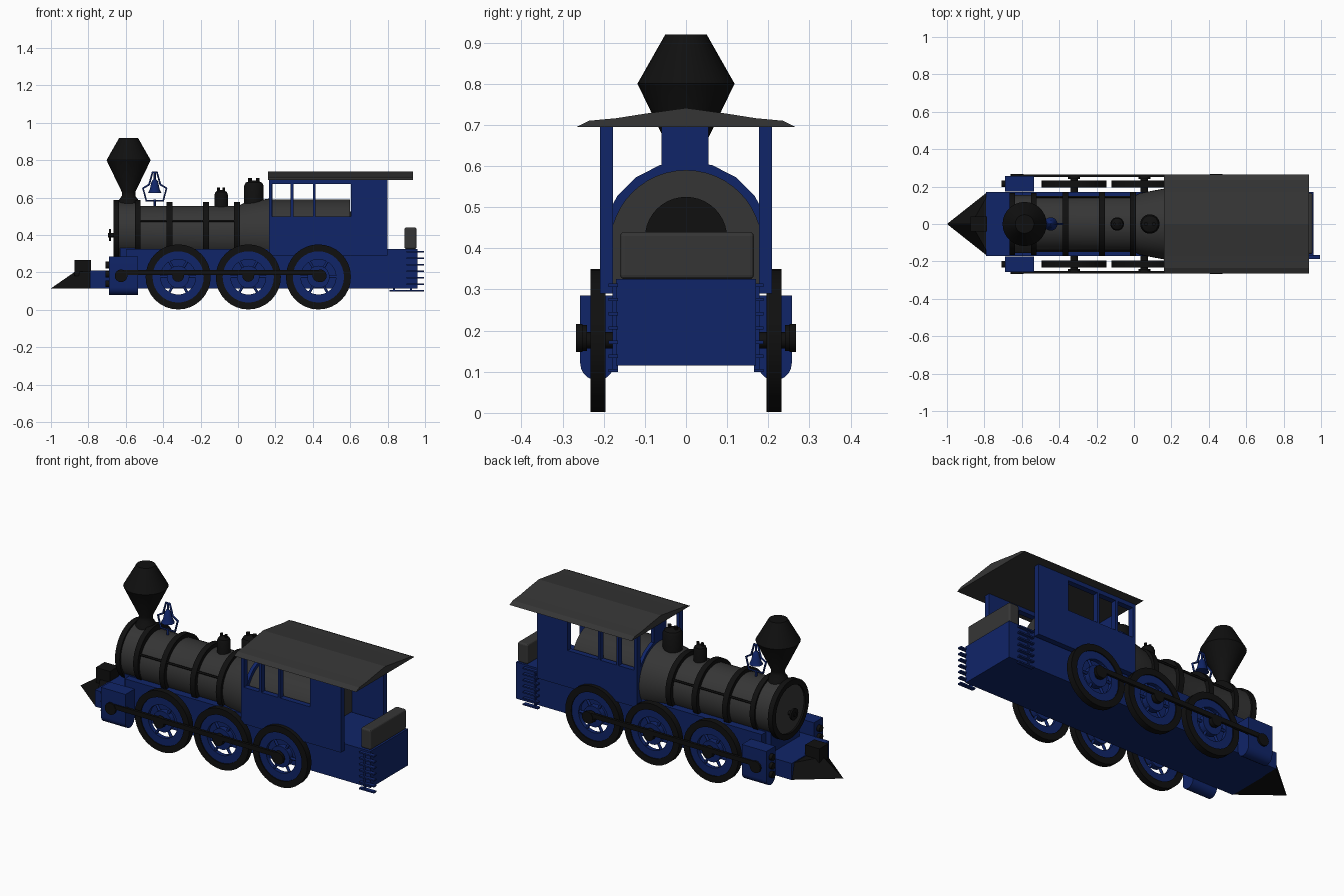
import bpy, bmesh, math
from mathutils import Matrix, Vector

cube = bpy.data.objects.get("Cube")
if cube:
    bpy.data.objects.remove(cube)


def material(name, rgb):
    m = bpy.data.materials.new(name)
    m.use_nodes = True
    m.diffuse_color = (*rgb, 1)
    m.node_tree.nodes["Principled BSDF"].inputs["Base Color"].default_value = (*rgb, 1)
    return m


BLACK = material("soot black", (0.005, 0.005, 0.005))
GREY = material("iron grey", (0.036, 0.036, 0.036))
BLUE = material("deep blue", (0.005, 0.018, 0.14))
TURN = {"z": Matrix.Identity(4),
        "x": Matrix.Rotation(math.pi / 2, 4, "Y"),
        "y": Matrix.Rotation(-math.pi / 2, 4, "X")}


def finish(name, bm, mat, smooth=False):
    bmesh.ops.remove_doubles(bm, verts=bm.verts, dist=1e-5)
    bmesh.ops.recalc_face_normals(bm, faces=bm.faces)
    mesh = bpy.data.meshes.new(name)
    bm.to_mesh(mesh)
    bm.free()
    mesh.materials.append(mat)
    ob = bpy.data.objects.new(name, mesh)
    bpy.context.collection.objects.link(ob)
    if smooth:
        bpy.ops.object.select_all(action="DESELECT")
        ob.select_set(True)
        bpy.context.view_layer.objects.active = ob
        bpy.ops.object.shade_smooth_by_angle(angle=math.radians(35))
    return ob


def box(name, mat, x, y, z, bevel=0):
    """Box from (low, high) ranges."""
    bm = bmesh.new()
    bmesh.ops.create_cube(bm, size=1)
    for v in bm.verts:
        v.co = [(r[0] + r[1]) / 2 + c * (r[1] - r[0]) for c, r in zip(v.co, (x, y, z))]
    ob = finish(name, bm, mat)
    if bevel:
        mod = ob.modifiers.new("bevel", "BEVEL")
        mod.width, mod.segments = bevel, 3
    return ob


def lathe(name, mat, profile, loc, axis="z", segs=28):
    """Revolve (radius, height) points about an axis through loc."""
    bm = bmesh.new()
    place = Matrix.Translation(loc) @ TURN[axis]
    rings = [[bm.verts.new(place @ Vector((r * math.cos(a), r * math.sin(a), h)))
              for a in (2 * math.pi * i / segs for i in range(segs))] for r, h in profile]
    for lo, hi in zip(rings, rings[1:]):
        for i in range(segs):
            j = (i + 1) % segs
            bm.faces.new((lo[i], lo[j], hi[j], hi[i]))
    return finish(name, bm, mat, True)


def disc(name, mat, r, h0, h1, loc, axis="z", segs=28):
    return lathe(name, mat, [(0, h0), (r, h0), (r, h1), (0, h1)], loc, axis, segs)


def ring(name, mat, r0, r1, h0, h1, loc, axis, segs=28):
    return lathe(name, mat, [(r0, h0), (r1, h0), (r1, h1), (r0, h1), (r0, h0)], loc, axis, segs)


def prism(name, mat, points, x, smooth=False):
    """Extrude a (y, z) outline between two x positions."""
    bm = bmesh.new()
    face = bm.faces.new([bm.verts.new((x[0], y, z)) for y, z in points])
    out = bmesh.ops.extrude_face_region(bm, geom=[face])
    for v in out["geom"]:
        if isinstance(v, bmesh.types.BMVert):
            v.co.x = x[1]
    return finish(name, bm, mat, smooth)


def tube(name, mat, points, r, closed=False):
    cu = bpy.data.curves.new(name, "CURVE")
    cu.dimensions, cu.bevel_depth, cu.bevel_resolution = "3D", r, 1
    cu.use_fill_caps = True
    sp = cu.splines.new("POLY")
    sp.points.add(len(points) - 1)
    for p, co in zip(sp.points, points):
        p.co = (*co, 1)
    sp.use_cyclic_u = closed
    cu.materials.append(mat)
    ob = bpy.data.objects.new(name, cu)
    bpy.context.collection.objects.link(ob)


def arch(r, base, centre, n):
    pts = [(r * math.cos(math.pi * i / n), centre + r * math.sin(math.pi * i / n)) for i in range(n + 1)]
    return [(r, base)] + pts + [(-r, base)]


# Frame, front deck and smokebox saddle
box("main_frame", BLUE, (-0.6, 0.96), (-0.17, 0.17), (0.115, 0.325))
box("front_deck", BLUE, (-0.79, -0.6), (-0.17, 0.17), (0.115, 0.21))
box("smokebox_saddle", BLUE, (-0.63, -0.54), (-0.13, 0.13), (0.2, 0.33))
box("tender_block", GREY, (0.89, 0.955), (-0.16, 0.165), (0.325, 0.44), 0.01)

# Pilot wedge at the nose
bm = bmesh.new()
low, top = [[bm.verts.new(p) for p in ((tip, 0, z), (-0.785, w, z), (-0.785, -w, z))]
            for tip, w, z in ((-1, 0.17, 0.115), (-0.87, 0.15, 0.205))]
bm.faces.new(low)
bm.faces.new(top)
for i in range(3):
    j = (i + 1) % 3
    bm.faces.new((low[i], low[j], top[j], top[i]))
finish("pilot", bm, BLACK)
box("coupler_block", BLACK, (-0.875, -0.785), (-0.04, 0.04), (0.18, 0.267))

# Boiler, smokebox and firebox
AXIS = (0, 0, 0.405)
lathe("boiler", GREY, [(0, -0.55), (0.15, -0.55), (0.15, 0), (0.165, 0.03),
                       (0.19, 0.165), (0, 0.165)], AXIS, "x", 40)
SMOKE = (0, 0, 0.422)
disc("smokebox", GREY, 0.156, -0.655, -0.53, SMOKE, "x", 40)
for x in (-0.65, -0.535):
    ring("smokebox_ring", BLACK, 0.135, 0.166, x - 0.015, x + 0.015, SMOKE, "x", 40)
for x in (-0.365, -0.17, -0.005):
    ring("boiler_band", BLACK, 0.14, 0.172, x - 0.016, x + 0.016, AXIS, "x", 40)
disc("smokebox_hinge_pin", BLACK, 0.012, -0.695, -0.65, (0, 0, 0.4), "x", 12)
disc("smokebox_handle", BLACK, 0.033, -0.69, -0.68, (0, 0, 0.4), "x", 16)
for s in (-1, 1):
    tube("boiler_handrail", BLACK, [(-0.52, s * 0.145, 0.475), (0, s * 0.145, 0.475)], 0.006)
prism("firebox", GREY, arch(0.185, 0.3, 0.405, 24), (0.17, 0.6), True)
prism("fire_door", BLACK, arch(0.1, 0.36, 0.425, 20), (0.6, 0.606))

# Chimney and domes
lathe("chimney", BLACK, [(0, 0.55), (0.06, 0.55), (0.05, 0.59), (0.036, 0.61), (0.036, 0.63),
                         (0.118, 0.8), (0.05, 0.92), (0, 0.92)], (-0.585, 0, 0))
for x, r, z0, z1 in ((-0.09, 0.036, 0.53, 0.615), (0.085, 0.052, 0.55, 0.665)):
    lathe("steam_dome", BLACK, [(0, z0), (r, z0), (r, z1), (r * 0.85, z1 + 0.015),
                                (r * 0.4, z1 + 0.025), (0, z1 + 0.027)], (x, 0, 0))
    for dx in (-0.4, 0.4):
        disc("dome_valve", BLACK, r * 0.2, z1 + 0.005, z1 + 0.04, (x + dx * r, 0, 0), "z", 10)

# Bell in its hanging yoke
tube("bell_yoke", BLUE, [(-0.445 + dx, 0, z) for dx, z in (
    (-0.045, 0.583), (-0.063, 0.65), (-0.03, 0.67), (-0.012, 0.735),
    (0.012, 0.735), (0.03, 0.67), (0.063, 0.65), (0.045, 0.583))], 0.006, True)
tube("bell_post", BLUE, [(-0.445, 0, 0.54), (-0.445, 0, 0.59)], 0.007)
lathe("bell", BLUE, [(0, 0.63), (0.036, 0.625), (0.026, 0.645), (0.018, 0.685),
                     (0.006, 0.7), (0.006, 0.735), (0, 0.735)], (-0.445, 0, 0), "z", 16)

# Cab walls with window openings, open at the rear
for s in (-1, 1):
    side = sorted((s * 0.177, s * 0.209))
    box("cab_wall_lower", BLUE, (0.165, 0.8), side, (0.29, 0.5))
    box("cab_wall_rear", BLUE, (0.605, 0.8), side, (0.5, 0.7))
    box("cab_wall_header", BLUE, (0.165, 0.605), side, (0.672, 0.7))
    for x0, x1 in ((0.165, 0.183), (0.281, 0.296), (0.4, 0.414)):
        box("cab_window_post", BLUE, (x0, x1), side, (0.5, 0.672))
prism("cab_front_wall", BLUE, arch(0.207, 0.29, 0.405, 10), (0.165, 0.185))
box("cab_front_post", BLUE, (0.165, 0.185), (-0.06, 0.055), (0.58, 0.71))
edge = [(0.265, 0.695), (0.235, 0.71), (0.17, 0.716), (0.1, 0.727)]
prism("cab_roof", GREY, edge + [(0, 0.741)] + [(-y, z) for y, z in reversed(edge)], (0.16, 0.935))

# Running gear on both sides
for s in (-1, 1):
    for x in (-0.32, 0.055, 0.43):
        hub = (x, s * 0.214, 0.176)
        ring("wheel_tyre", BLACK, 0.137, 0.174, -0.018, 0.018, hub, "y", 32)
        ring("wheel_rim", BLUE, 0.094, 0.139, -0.012, 0.012, hub, "y", 32)
        disc("wheel_hub", BLUE, 0.06, -0.016, 0.016, hub, "y", 20)
        for k in range(6):
            d = Vector((math.cos(k * math.pi / 3), 0, math.sin(k * math.pi / 3)))
            tube("wheel_spoke", BLUE, [Vector(hub) + d * 0.05, Vector(hub) + d * 0.1], 0.008)
        disc("axle", BLACK, 0.02, -0.05, 0.05, hub, "y", 12)
        disc("crank_pin", BLACK, 0.032, -0.012, 0.012, (x, s * 0.252, 0.182), "y", 16)
    rod = sorted((s * 0.25, s * 0.264))
    box("side_rod", BLACK, (-0.62, 0.44), rod, (0.185, 0.212))
    disc("rod_front_boss", BLACK, 0.034, -0.008, 0.008, (-0.625, s * 0.259, 0.182), "y", 16)
    disc("rod_rear_boss", BLACK, 0.034, -0.008, 0.008, (0.44, s * 0.259, 0.182), "y", 16)

    # Steam cylinder block with rounded underside
    outline = [(0.175, 0.285), (0.257, 0.285)] + [
        (0.216 + 0.041 * math.cos(a), 0.12 - 0.041 * math.sin(a))
        for a in (math.pi * i / 10 for i in range(11))]
    prism("steam_cylinder", BLUE, [(s * y, z) for y, z in outline], (-0.69, -0.535), True)
    for z in (0.14, 0.19, 0.24):
        disc("cylinder_cap", BLACK, 0.018, -0.708, -0.68, (0, s * 0.216, z), "x", 14)

    # Boarding ladder
    x0 = 0.9 if s < 0 else 0.81
    for k in range(7):
        z = 0.103 + k * 0.0345
        box("ladder_rung", BLUE, (x0, x0 + 0.095), sorted((s * 0.165, s * 0.188)), (z - 0.004, z + 0.004))
    box("ladder_rail", BLUE, (x0 + 0.02, x0 + 0.03), sorted((s * 0.165, s * 0.178)), (0.103, 0.31))
